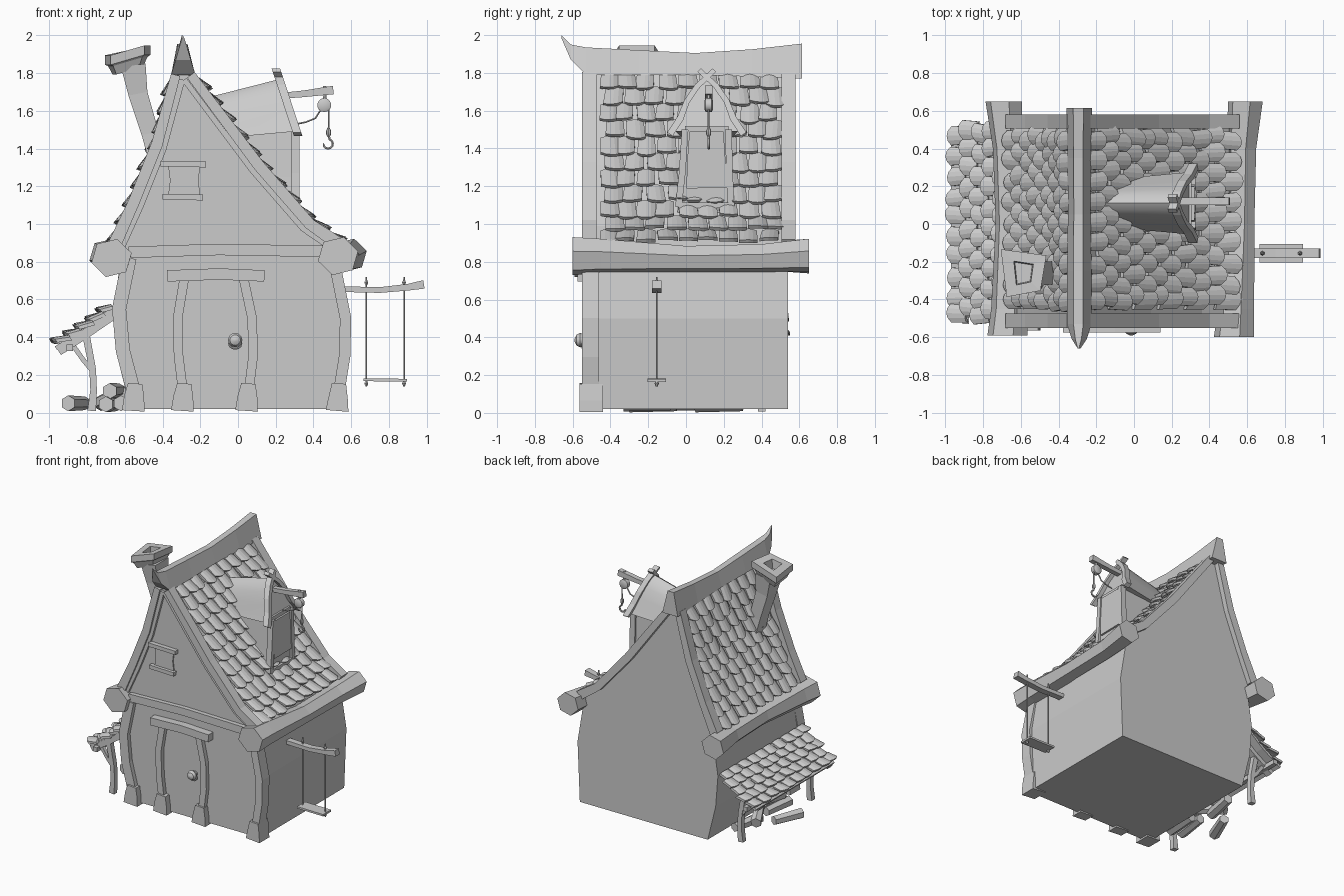
import bpy, bmesh, math, random
from mathutils import Vector

if "Cube" in bpy.data.objects:
    bpy.data.objects.remove(bpy.data.objects["Cube"])

random.seed(4)


def make(name, verts, faces, smooth=False):
    me = bpy.data.meshes.new(name)
    me.from_pydata([tuple(v) for v in verts], [], faces)
    bm = bmesh.new()
    bm.from_mesh(me)
    bmesh.ops.recalc_face_normals(bm, faces=bm.faces)
    bm.to_mesh(me)
    bm.free()
    ob = bpy.data.objects.new(name, me)
    bpy.context.collection.objects.link(ob)
    if smooth:
        bpy.ops.object.select_all(action='DESELECT')
        ob.select_set(True)
        bpy.context.view_layer.objects.active = ob
        bpy.ops.object.shade_smooth_by_angle(angle=math.radians(35))
    return ob


def loft(name, rings, smooth=False):
    n = len(rings[0])
    faces = [list(range(n))[::-1], [(len(rings) - 1) * n + i for i in range(n)]]
    for r in range(len(rings) - 1):
        for i in range(n):
            j = (i + 1) % n
            faces.append([r * n + i, r * n + j, (r + 1) * n + j, (r + 1) * n + i])
    return make(name, [p for ring in rings for p in ring], faces, smooth)


def ribbon(name, path, w, c0, c1, plane='xz', shear=0):
    """Flat board following a 2D path, with depth c0..c1 along the third axis."""
    pts = [Vector(p) for p in path]
    ws = w if isinstance(w, (list, tuple)) else [w] * len(pts)
    rings = []
    for i, p in enumerate(pts):
        t = (pts[min(i + 1, len(pts) - 1)] - pts[max(i - 1, 0)]).normalized()
        o = Vector((-t.y, t.x)) * ws[i] / 2
        ring = []
        for q, c in ((p + o, c0), (p - o, c0), (p - o, c1), (p + o, c1)):
            ring.append((q.x, c, q.y) if plane == 'xz' else (c - shear * (q.y - 1.5), q.x, q.y))
        rings.append(ring)
    return loft(name, rings)


def rod(name, path, r, sides=8, smooth=True):
    pts = [Vector(p) for p in path]
    rs = r if isinstance(r, (list, tuple)) else [r] * len(pts)
    rings, side = [], None
    for i, p in enumerate(pts):
        t = (pts[min(i + 1, len(pts) - 1)] - pts[max(i - 1, 0)]).normalized()
        ref = side if side else (Vector((0, 1, 0)) if abs(t.y) < .8 else Vector((0, 0, 1)))
        u = (ref - t * ref.dot(t)).normalized()
        side, v = u, t.cross(u)
        rings.append([p + (u * math.cos(a) + v * math.sin(a)) * rs[i]
                      for a in (math.tau * k / sides for k in range(sides))])
    return loft(name, rings, smooth)


def along(path, s):
    pts = [Vector(p) for p in path]
    for a, b in zip(pts, pts[1:]):
        d = (b - a).length
        if s <= d or b is pts[-1]:
            return a + (b - a) * (s / d)
        s -= d


def tiles(name, path, rows, cols, y0, y1):
    """Overlapping rounded shingles along a roof curve (top to bottom)."""
    total = sum((Vector(b) - Vector(a)).length for a, b in zip(path, path[1:]))
    pitch, w = total / rows, (y1 - y0) / cols
    V, F = [], []
    ends = (.82, .96, 1, .96, .82)
    for r in range(rows):
        for c in range(cols):
            a = along(path, max(0, (r - .2) * pitch))
            b = along(path, (r + 1.08 + random.uniform(-.1, .1)) * pitch)
            t = b - a
            n = Vector((-t.y, t.x)).normalized()
            n = n if n.y > 0 else -n
            yc = y0 + w * (c + .5 + (.22 if r % 2 else -.22)) + random.uniform(-.006, .006)
            yc = min(max(yc, y0 + w / 2), y1 - w / 2)
            skew, lift = random.uniform(-.012, .012), random.uniform(.026, .04)
            ww, k = w * random.uniform(.9, 1), len(V)
            for thick in (0, -.02):
                for row in range(2):
                    for i in range(5):
                        u = i / 4 - .5
                        v = ends[i] + skew * u * 8 if row else 0
                        p = a + t * v + n * (lift * v + .014 * (1 - 4 * u * u) + thick)
                        V.append((p.x, yc + u * ww * (.9 + .1 * v) + skew * v, p.y))
            for i in range(4):
                F += [[k + i, k + i + 1, k + i + 6, k + i + 5],
                      [k + 10 + i, k + 15 + i, k + 16 + i, k + 11 + i],
                      [k + i, k + 10 + i, k + 11 + i, k + i + 1],
                      [k + 5 + i, k + 6 + i, k + 16 + i, k + 15 + i]]
            F += [[k, k + 5, k + 15, k + 10], [k + 4, k + 14, k + 19, k + 9]]
    return make(name, V, F)


# House body
right = [(-.25, 1.79), (.11, 1.31), (.38, 1.0), (.54, .89)]
left = [(-.33, 1.79), (-.43, 1.42), (-.55, 1.12), (-.65, .9)]
prof = [(-.57, .02), (-.64, .3), (-.66, .55), (-.62, .82), (-.62, .9), (-.53, 1.12), (-.41, 1.42), (-.31, 1.8),
        (-.27, 1.8), (.09, 1.31), (.36, .99), (.5, .88), (.53, .8), (.58, .5), (.56, .02)]
loft("house_body", [[(x, y, z) for x, z in prof] for y in (-.515, .54)])

# Roof tiles and verge boards
tiles("right_roof_tiles", right, 11, 9, -.46, .52)
tiles("left_roof_tiles", left, 9, 9, -.46, .52)
for side, path in (("right", right), ("left", left)):
    for end, c0, c1 in (("front", -.55, -.475), ("back", .505, .58)):
        ribbon(f"{side}_verge_board_{end}", path, [.05, .06, .06, .07], c0, c1)
    s = 1 if side == "right" else -1
    ribbon(f"{side}_gable_trim", [(x - s * .035, z - .025) for x, z in path], .03, -.535, -.5)

# Ridge beam with upturned front horn
ridge = [(-.66, 1.985, 2.0, .006), (-.61, 1.87, 1.95, .04), (-.53, 1.79, 1.935, .065), (-.25, 1.79, 1.92, .065),
         (.05, 1.79, 1.905, .06), (.35, 1.78, 1.925, .062), (.615, 1.77, 1.955, .068)]
loft("ridge_beam", [[(-.29 - h, y, a), (-.29 + h, y, a), (-.295 + .4 * h, y, b), (-.295 - .4 * h, y, b)]
                    for y, a, b, h in ridge])


# Eave beams, thicker at the ends
def eave(name, secs):
    loft(name, [[(x + r * math.cos(k * math.pi / 3 + .25), y, z + r * .95 * math.sin(k * math.pi / 3 + .25))
                 for k in range(6)] for x, y, z, r in secs])


eave("right_eave_beam", [(.53, -.6, .83, .11), (.54, -.45, .83, .1), (.565, 0, .815, .075),
                         (.57, .4, .82, .08), (.59, .65, .835, .095)])
eave("left_eave_beam", [(-.67, -.59, .82, .11), (-.66, -.45, .82, .1), (-.66, 0, .83, .075),
                        (-.67, .4, .83, .08), (-.69, .65, .83, .1)])

# Front timber frame
ribbon("cross_beam", [(-.58, .85), (-.1, .865), (.45, .855)], .06, -.55, -.5)
posts = [("left_corner", [(-.55, .1), (-.61, .33), (-.63, .55), (-.575, .82)], .075, (-.55, .09)),
         ("right_corner", [(.53, .08), (.565, .3), (.57, .5), (.51, .8)], .06, (.53, .07)),
         ("left_door", [(-.29, .1), (-.315, .3), (-.32, .5), (-.285, .71)], .05, (-.29, .085)),
         ("right_door", [(.055, .1), (.08, .3), (.075, .5), (.03, .71)], .05, (.05, .085))]
for n, path, w, (fx, fz) in posts:
    d = -.46 if "corner" in n else -.5
    ribbon(n + "_post", path, w, -.55, d)
    ribbon(n + "_foot", [(fx - .005, .01), (fx, fz), (fx + .005, .155)], [.12, .105, .075], -.565, d + .02)
ribbon("door_lintel", [(-.375, .725), (-.1, .735), (.14, .725)], .06, -.575, -.5)
rod("door_knob", [(-.015, y, .385) for y in (-.5, -.535, -.54, -.56, -.58, -.59)], [.018, .018, .032, .038, .028, .008], 12)
rod("door_ring", [(-.015 + .032 * math.sin(a), -.545, .365 + .025 * math.cos(a))
                  for a in (math.tau * k / 12 for k in range(13))], .007, 6)

# Gable window
ribbon("window_top_bar", [(-.41, 1.32), (-.17, 1.315)], .03, -.55, -.5)
ribbon("window_bottom_bar", [(-.4, 1.145), (-.185, 1.14)], .03, -.55, -.5)
ribbon("window_panel", [(-.285, 1.15), (-.285, 1.23), (-.285, 1.31)], [.17, .15, .17], -.525, -.5)

# Chimney with leaning shaft and hollow cap
shaft = [(-.40, 1.25, .05), (-.465, 1.47, .045), (-.53, 1.68, .05), (-.555, 1.83, .065)]
loft("chimney_shaft", [[(x - h, -.26 - h * 1.3, z), (x + h, -.26 - h * 1.3, z + .02),
                        (x + h, -.26 + h * 1.3, z + .02), (x - h, -.26 + h * 1.3, z)] for x, z, h in shaft])


def cap_ring(h, k, z):
    return [(-.585 + sx * h * (1 + .15 * sy), -.26 + sy * k * (1 - .15 * sx), z + sx * h * .25)
            for sx, sy in ((-1, -1), (1, -1), (1, 1), (-1, 1))]


loft("chimney_cap", [cap_ring(.045, .06, 1.83), cap_ring(.07, .08, 1.81), cap_ring(.09, .1, 1.86),
                     cap_ring(.105, .11, 1.87), cap_ring(.105, .11, 1.92), cap_ring(.045, .055, 1.92),
                     cap_ring(.04, .05, 1.85)])

# Dormer: tapered walls, rounded pointed roof, leaning front frame
loft("dormer_walls", [[(-.1, yc - h, z), (.305, yc - h, z), (.305, yc + h, z), (-.1, yc + h, z)]
                      for yc, h, z in ((.1, .145, 1.06), (.105, .13, 1.25), (.11, .115, 1.52))])
arch = [(-.18, 0), (-.155, .05), (-.125, .12), (-.085, .2), (-.04, .255), (0, .275)]
arch += [(-y, z) for y, z in arch[-2::-1]]
loft("dormer_roof", [[(x - lean * z, .11 + y * k, zb + z * kz) for y, z in arch]
                     for x, lean, k, zb, kz in ((-.03, .5, .75, 1.46, .76), (.3, .33, .92, 1.49, 1.0))], True)
half = [(-.195, 1.475), (-.14, 1.56), (-.105, 1.65), (-.05, 1.73), (.04, 1.815)]
for n, s in (("left", 1), ("right", -1)):
    ribbon(f"dormer_{n}_bargeboard", [(.11 + s * y, z) for y, z in half], [.035, .035, .03, .03, .025],
           .285, .33, 'yz', .33)
    ribbon(f"dormer_{n}_post", [(.1 - s * .14, 1.09), (.105 - s * .125, 1.27), (.11 - s * .115, 1.5)],
           .035, .28, .325, 'yz')
ribbon("dormer_sill", [(-.04, 1.1), (.24, 1.1)], .03, .28, .325, 'yz')
ribbon("dormer_door", [(.11, 1.19), (.108, 1.32), (.108, 1.49)], [.215, .205, .18], .3, .32, 'yz')

# Hoist on the dormer
ribbon("hoist_beam", [(.18, 1.675), (.35, 1.69), (.505, 1.71)], [.03, .035, .045], .1, .14)
rod("pulley_strap", [(.46, .12, 1.73), (.46, .12, 1.64)], .01, 6)
rod("pulley_wheel", [(.457, y, 1.63) for y in (.098, .104, .136, .142)], [.025, .037, .037, .025], 14)
rod("hoist_rope", [(.31, .12, 1.53), (.36, .12, 1.54), (.41, .12, 1.56), (.435, .12, 1.6)], .005, 6)
rod("hook_rope", [(.482, .12, 1.63), (.48, .12, 1.48)], .005, 6)
rod("hook_block", [(.48, .12, z) for z in (1.51, 1.495, 1.475, 1.46)], [.006, .013, .013, .006], 8)
rod("hook", [(.48, .12, 1.47)] + [(.477 + .025 * math.cos(a), .12, 1.425 + .025 * math.sin(a))
    for a in (math.radians(70 - 32 * k) for k in range(9))], [.007] * 9 + [.003], 6)

# Swing
ribbon("swing_beam", [(.55, .655), (.75, .65), (.9, .665), (.985, .68)], [.03, .03, .035, .045], -.18, -.13)
for i, x in enumerate((.68, .88)):
    rod(f"swing_rope_{i}", [(x, -.155, .14), (x, -.155, .72)], .005, 6)
    for j, z in enumerate((.155, .69)):
        rod(f"swing_knot_{i}_{j}", [(x, -.155, z - .015), (x, -.155, z), (x, -.155, z + .015)], [.005, .012, .005], 6)
ribbon("swing_seat", [(.665, .175), (.895, .172)], .015, -.205, -.105)

# Lean-to shelter on the left
shed = [(-.665, .565), (-.8, .455), (-.965, .355)]
tiles("shelter_tiles", shed, 5, 10, -.53, .55)
ribbon("shelter_deck", [(x, z - .012) for x, z in shed], .02, -.49, .5)
for n, y in (("front", -.47), ("back", .4)):
    ribbon(f"shelter_rafter_{n}", [(-.64, .53), (-.8, .42), (-.95, .325)], .045, y - .025, y + .03)
    ribbon(f"shelter_post_{n}", [(-.775, .01), (-.765, .12), (-.77, .23), (-.805, .41)], [.045, .035, .035, .04], y - .02, y + .02)
    ribbon(f"shelter_brace_{n}", [(-.77, .22), (-.82, .28), (-.88, .365)], .025, y - .015, y + .015)
ribbon("shelter_purlin", [(-.53, .345), (.53, .345)], .035, -.91, -.875, 'yz')

# Firewood
logs = [((-.9, -.17, .05), (-.81, .05, .05)), ((-.7, -.3, .045), (-.67, -.05, .045)),
        ((-.62, -.33, .05), (-.61, -.08, .05)), ((-.69, .05, .045), (-.64, .3, .045)),
        ((-.68, -.25, .115), (-.63, .0, .12)), ((-.73, .16, .05), (-.62, -.06, .11))]
for i, (a, b) in enumerate(logs):
    rod(f"firewood_log_{i}", [a, b], [.042, .036], 6, False)
